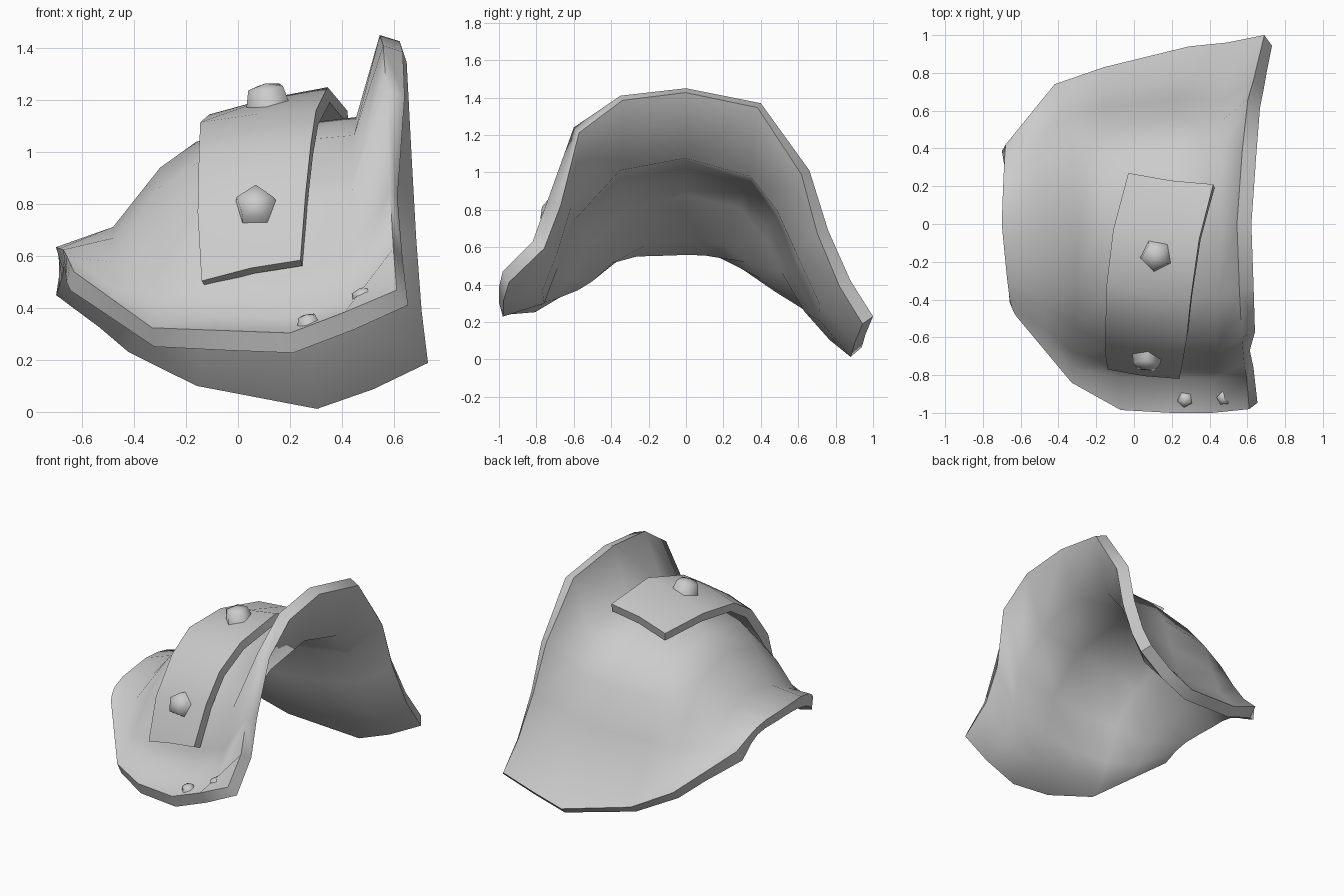
import bpy, bmesh
from math import sin, pi
from mathutils import Vector

if "Cube" in bpy.data.objects:
    bpy.data.objects.remove(bpy.data.objects["Cube"])


def section(xs, pts):
    """Cross-section from front to back; x runs through front, ridge and back values."""
    n = len(pts) - 1
    out = []
    for i, (y, z) in enumerate(pts):
        t = 2 * i / n
        x = xs[0] + (xs[1] - xs[0]) * t if t <= 1 else xs[1] + (xs[2] - xs[1]) * (t - 1)
        out.append(Vector((x, y, z)))
    return out


def finish(name, bm, angle):
    """Turn the bmesh into a smooth-shaded, selected object."""
    me = bpy.data.meshes.new(name)
    bm.to_mesh(me)
    bm.free()
    ob = bpy.data.objects.new(name, me)
    bpy.context.collection.objects.link(ob)
    bpy.ops.object.select_all(action='DESELECT')
    ob.select_set(True)
    bpy.context.view_layer.objects.active = ob
    bpy.ops.object.shade_smooth_by_angle(angle=angle)
    return ob


def plate(name, sections, thickness):
    """Skin the sections with quads and thicken inward."""
    bm = bmesh.new()
    grid = [[bm.verts.new(p) for p in s] for s in sections]
    for a, b in zip(grid, grid[1:]):
        for i in range(len(a) - 1):
            bm.faces.new((a[i], b[i], b[i + 1], a[i + 1]))
    bm.normal_update()
    if sum(f.normal.z for f in bm.faces) < 0:
        bmesh.ops.reverse_faces(bm, faces=bm.faces[:])
    ob = finish(name, bm, 1.25)
    mod = ob.modifiers.new("thickness", 'SOLIDIFY')
    mod.thickness = thickness
    mod.offset = -1
    bpy.ops.object.modifier_apply(modifier=mod.name)
    bpy.ops.object.shade_smooth_by_angle(angle=1.25)


# Shoulder shell: sections from the open arm edge (left) to the flared collar (right)
arm_edge = section((-.63, -.70, -.68), [
    (-.48, .54), (-.45, .57), (-.40, .60), (-.29, .625), (-.15, .63), (0, .635),
    (.12, .63), (.22, .61), (.30, .58), (.36, .55), (.42, .52)])
outer = section((-.33, -.30, -.42), [
    (-.84, .325), (-.76, .38), (-.68, .47), (-.55, .67), (-.32, .86), (0, .94),
    (.32, .86), (.48, .68), (.57, .51), (.65, .38), (.74, .29)])
middle = section((-.07, -.16, -.16), [
    (-.985, .315), (-.81, .37), (-.74, .48), (-.64, .72), (-.38, .97), (0, 1.04),
    (.35, .96), (.52, .76), (.61, .52), (.70, .30), (.83, .155)])
inner = section((.20, .15, .29), [
    (-1, .305), (-.81, .36), (-.76, .52), (-.67, .78), (-.40, 1.04), (0, 1.10),
    (.40, 1.0), (.56, .79), (.66, .53), (.78, .25), (.94, .065)])
valley = section((.41, .455, .49), [
    (-1, .385), (-.82, .42), (-.76, .60), (-.68, .85), (-.38, 1.065), (0, 1.135),
    (.38, 1.03), (.55, .83), (.66, .59), (.78, .33), (.96, .135)])
collar = section((.61, .545, .69), [
    (-.98, .47), (-.82, .63), (-.74, .85), (-.60, 1.24), (-.35, 1.41), (0, 1.45),
    (.40, 1.37), (.66, 1.01), (.76, .69), (.88, .42), (1, .23)])
# hollow flare between the arm edge and the dome
flare = [a.lerp(b, .55) - Vector((0, 0, .09 * sin(pi * i / 10)))
         for i, (a, b) in enumerate(zip(arm_edge, outer))]
plate("shoulder_shell", [arm_edge, flare, outer, middle, inner, valley, collar], .08)

# Strap plate lying over the front and top of the shell
left = [Vector(p) for p in [(-.14, -.77, .505), (-.155, -.67, .77), (-.15, -.50, 1.0),
                            (-.145, -.32, 1.115), (-.11, -.03, 1.145), (-.03, .27, 1.10)]]
right = [Vector(p) for p in [(.24, -.82, .585), (.26, -.72, .84), (.28, -.60, 1.03),
                             (.30, -.40, 1.16), (.345, -.08, 1.25), (.42, .21, 1.16)]]
centre = [(a + b) / 2 + Vector((0, -.01, .01)) for a, b in zip(left, right)]
plate("strap_plate", [left, centre, right], .06)


# Five-sided domed rivets
def rivet(name, loc, normal, radius, height):
    bm = bmesh.new()
    bmesh.ops.create_cone(bm, cap_ends=True, segments=5, radius1=radius,
                          radius2=radius * .78, depth=height)
    top = max(bm.faces, key=lambda f: f.calc_center_median().z)
    tip = bmesh.ops.poke(bm, faces=[top])['verts'][0]
    tip.co.z += height * .2
    ob = finish(name, bm, 1.4)
    ob.location = loc
    ob.rotation_mode = 'QUATERNION'
    ob.rotation_quaternion = Vector(normal).to_track_quat('Z', 'Y')


rivet("strap_rivet_top", (.115, -.17, 1.21), (-.15, -.15, 1), .092, .08)
rivet("strap_rivet_front", (.07, -.70, .785), (-.1, -.9, .4), .095, .11)
rivet("edge_rivet_a", (.27, -.93, .35), (-.2, -.2, 1), .047, .04)
rivet("edge_rivet_b", (.48, -.92, .445), (-.4, -.2, 1), .047, .05)
